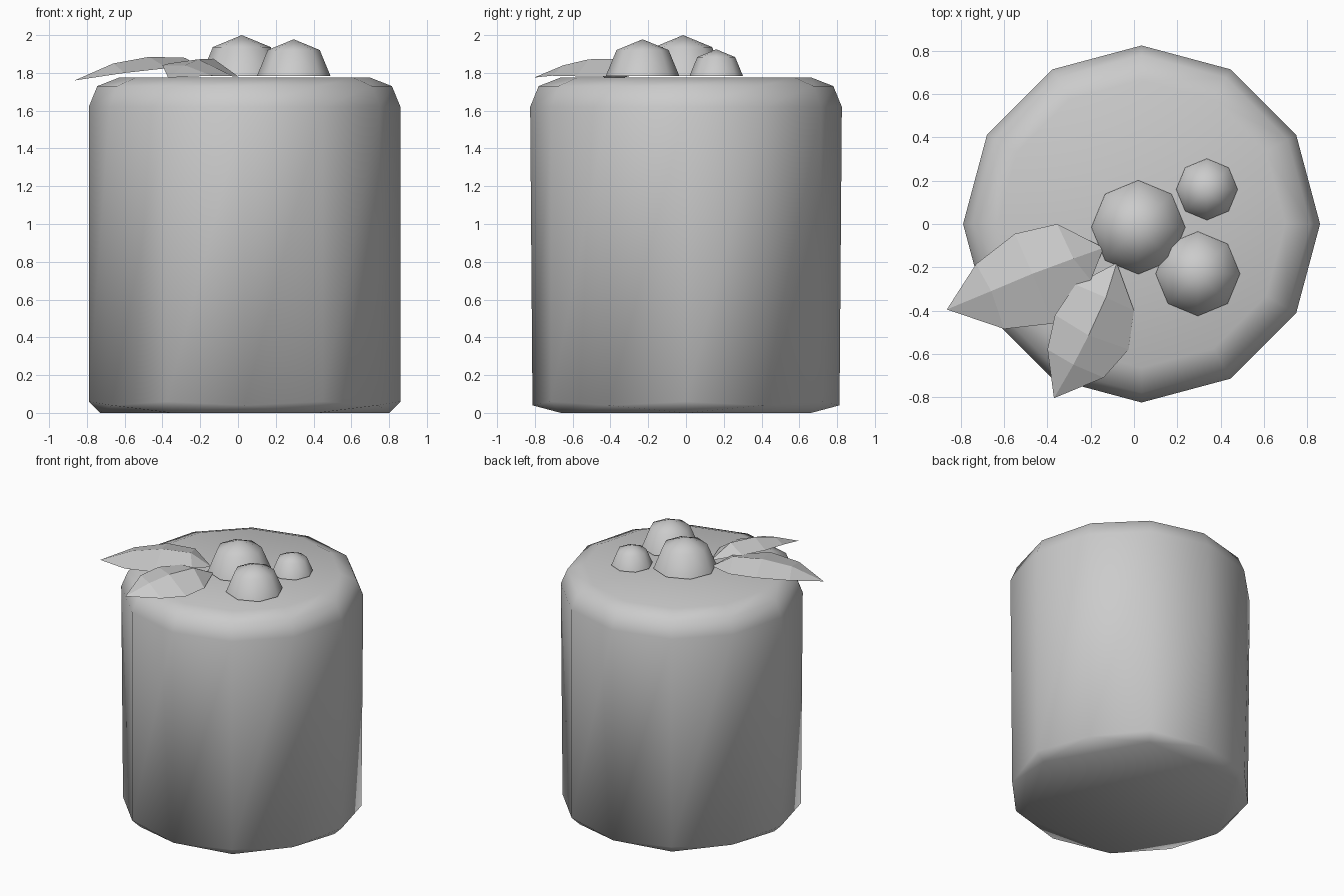
import bpy, bmesh
from math import cos, sin, radians
from mathutils import Vector

cube = bpy.data.objects.get("Cube")
if cube:
    bpy.data.objects.remove(cube, do_unlink=True)

grey = bpy.data.materials.new("plain_grey")
grey.use_nodes = True
grey.diffuse_color = (0.6, 0.6, 0.6, 1)
grey.node_tree.nodes["Principled BSDF"].inputs["Base Color"].default_value = (0.6, 0.6, 0.6, 1)


def finish(name, bm, smooth):
    bmesh.ops.recalc_face_normals(bm, faces=bm.faces)
    for f in bm.faces:
        f.smooth = smooth
    mesh = bpy.data.meshes.new(name)
    bm.to_mesh(mesh)
    bm.free()
    mesh.materials.append(grey)
    obj = bpy.data.objects.new(name, mesh)
    bpy.context.collection.objects.link(obj)
    return obj


def ring(bm, radius, z, sides, centre_x):
    step = 360 / sides
    return [bm.verts.new((centre_x + radius * cos(radians(i * step)),
                          radius * sin(radians(i * step)), z)) for i in range(sides)]


# Twelve-sided body with a rounded top edge and a six-sided foot
bm = bmesh.new()
SIDES, MID_X = 12, 0.035
rings = [ring(bm, r, z, SIDES, MID_X)
         for r, z in [(0.825, 0.05), (0.825, 1.62), (0.78, 1.73), (0.665, 1.775)]]
for i, v in enumerate(rings[0]):
    v.co.z = 0.04 if i % 2 else 0.06
    if i % 2:
        v.co.x = MID_X + (v.co.x - MID_X) * 0.985
        v.co.y *= 0.985
for low, high in zip(rings, rings[1:]):
    for i in range(SIDES):
        j = (i + 1) % SIDES
        bm.faces.new((low[i], low[j], high[j], high[i]))
bm.faces.new(rings[-1])
foot = ring(bm, 0.765, 0, 6, MID_X)
edge = rings[0]
for k in range(6):
    a, b = foot[k], foot[(k + 1) % 6]
    p, q, r = edge[2 * k], edge[2 * k + 1], edge[(2 * k + 2) % SIDES]
    for tri in ((a, q, p), (a, b, q), (b, r, q)):
        bm.faces.new(tri)
bm.faces.new(foot[::-1])
finish("body", bm, True)


# Half-round berries resting just above the top
def berry(name, x, y, radius):
    bm = bmesh.new()
    bmesh.ops.create_uvsphere(bm, u_segments=8, v_segments=4, radius=radius)
    low = [v for v in bm.verts if v.co.z < -0.01]
    bmesh.ops.delete(bm, geom=low, context="VERTS")
    bmesh.ops.translate(bm, verts=bm.verts, vec=(x, y, 1.783))
    finish(name, bm, True)


berry("large_berry", 0.02, -0.015, 0.217)
berry("medium_berry", 0.295, -0.23, 0.195)
berry("small_berry", 0.337, 0.16, 0.142)


# Leaves: a raised midrib with a drooping edge on each side
def leaf(name, tip, base, rib, left, right):
    bm = bmesh.new()
    add = lambda pts: [bm.verts.new(p) for p in pts]
    t, b = add([tip, base])
    rib, left, right = add(rib), add(left), add(right)
    for side in (left, right):
        bm.faces.new((t, rib[0], side[0]))
        for i in range(len(rib) - 1):
            bm.faces.new((rib[i], rib[i + 1], side[i + 1], side[i]))
        bm.faces.new((rib[-1], b, side[-1]))
    finish(name, bm, False)


leaf("side_leaf", (-0.865, -0.395, 1.76), (-0.14, -0.11, 1.79),
     [(-0.66, -0.31, 1.85), (-0.47, -0.23, 1.885), (-0.28, -0.16, 1.88)],
     [(-0.73, -0.185, 1.81), (-0.55, -0.045, 1.835), (-0.355, 0, 1.83)],
     [(-0.6, -0.485, 1.80), (-0.375, -0.46, 1.825), (-0.2, -0.26, 1.83)])
leaf("front_leaf", (-0.37, -0.805, 1.775), (-0.08, -0.18, 1.79),
     [(-0.28, -0.65, 1.84), (-0.21, -0.515, 1.872), (-0.13, -0.34, 1.875)],
     [(-0.4, -0.58, 1.84), (-0.365, -0.42, 1.85), (-0.27, -0.28, 1.84)],
     [(-0.14, -0.71, 1.785), (-0.025, -0.58, 1.782), (0, -0.4, 1.782)])
